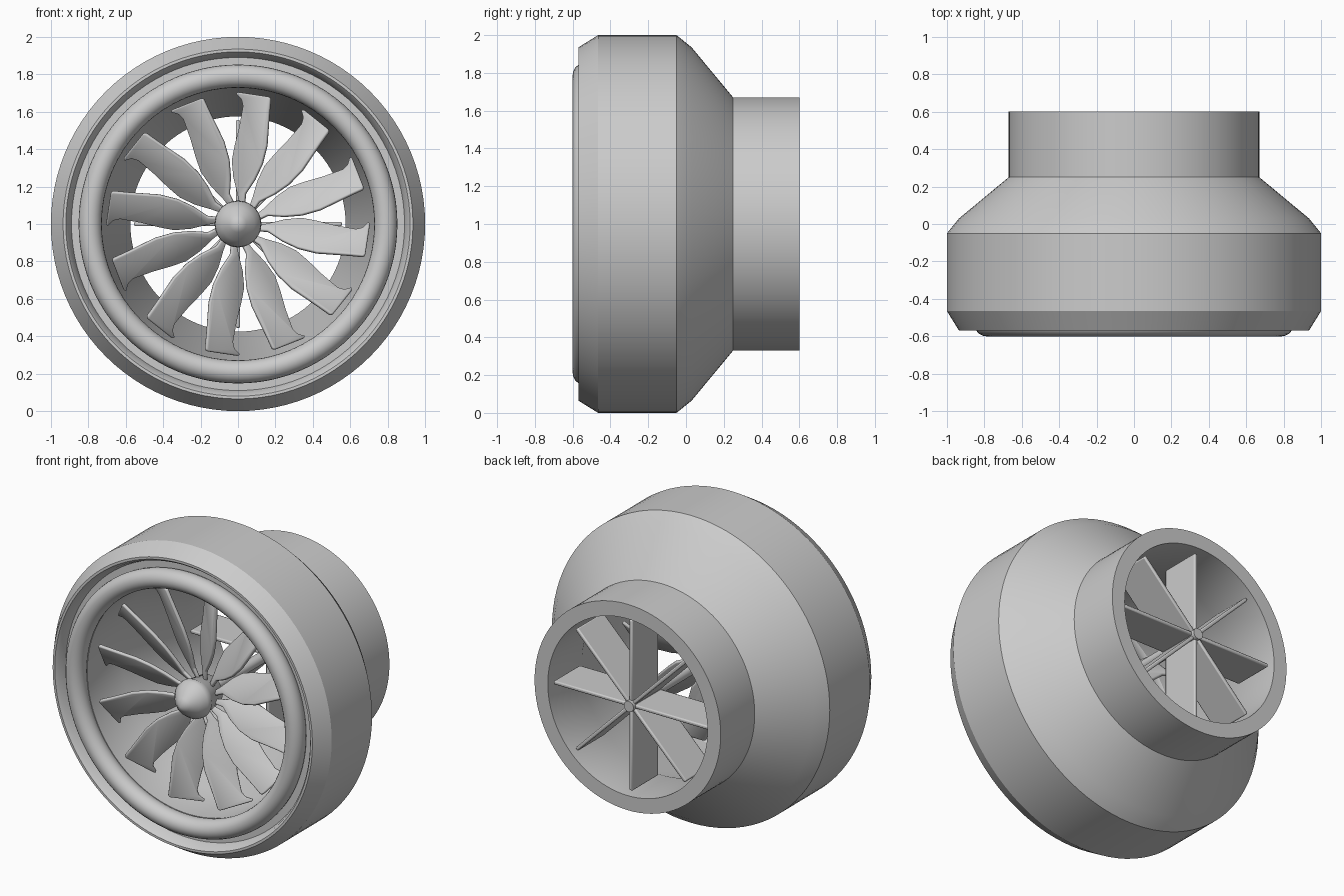
import bpy, bmesh, math

if "Cube" in bpy.data.objects:
    bpy.data.objects.remove(bpy.data.objects["Cube"])

AXIS_Z = 1.0  # height of the turbine axis, which runs along y


def finish(name, bm, angle=25):
    bmesh.ops.recalc_face_normals(bm, faces=bm.faces[:])
    me = bpy.data.meshes.new(name)
    bm.to_mesh(me)
    bm.free()
    ob = bpy.data.objects.new(name, me)
    bpy.context.collection.objects.link(ob)
    ob.location.z = AXIS_Z
    bpy.ops.object.select_all(action='DESELECT')
    ob.select_set(True)
    bpy.context.view_layer.objects.active = ob
    bpy.ops.object.shade_smooth_by_angle(angle=math.radians(angle))
    return ob


def lathe(name, profile, closed=True, segs=96, angle=25):
    """Turn a profile of (y, radius) points around the y axis."""
    bm = bmesh.new()
    vs = [bm.verts.new((0, y, r)) for y, r in profile]
    pairs = list(zip(vs, vs[1:])) + ([(vs[-1], vs[0])] if closed else [])
    edges = [bm.edges.new(p) for p in pairs]
    bmesh.ops.spin(bm, geom=vs + edges, cent=(0, 0, 0), axis=(0, 1, 0),
                   angle=2 * math.pi, steps=segs, use_merge=True)
    bmesh.ops.remove_doubles(bm, verts=bm.verts[:], dist=1e-4)
    return finish(name, bm, angle)


def repeat(ob, count):
    """Linked copies around the y axis."""
    for i in range(1, count):
        c = ob.copy()
        c.name = f"{ob.name}_{i + 1}"
        c.rotation_euler.y = 2 * math.pi * i / count
        bpy.context.collection.objects.link(c)


# Casing: outer shell, front groove and inner duct in one closed profile
lathe("casing", [
    (-0.57, 0.935), (-0.465, 1.0), (-0.05, 1.0), (0.03, 0.935), (0.25, 0.67),
    (0.60, 0.67), (0.60, 0.575), (0.25, 0.575), (-0.15, 0.735), (-0.50, 0.735),
    (-0.50, 0.89), (-0.55, 0.905), (-0.57, 0.92)])

# Rounded intake lip
lathe("intake_lip", [
    (-0.535 + 0.065 * math.cos(t), 0.79 + 0.062 * math.sin(t))
    for t in (2 * math.pi * k / 20 for k in range(20))])

# Pointed spinner with fan hub
lathe("spinner", [
    (-0.597, 0), (-0.565, 0.045), (-0.525, 0.088), (-0.48, 0.12),
    (-0.45, 0.125), (-0.43, 0.115), (-0.30, 0.10), (-0.28, 0.08), (-0.28, 0)],
    closed=False, segs=48, angle=40)

# Central shaft
lathe("shaft", [(-0.30, 0), (-0.30, 0.035), (0.59, 0.035), (0.59, 0)],
      closed=False, segs=24)

# Fan blade: pitched flat outline with a flared, hooked tip
outline = [
    (0.012, 0.09), (0.035, 0.09), (0.04, 0.16), (0.09, 0.235), (0.13, 0.32),
    (0.155, 0.42), (0.162, 0.52), (0.168, 0.60), (0.175, 0.67), (0.165, 0.68),
    (0.0, 0.705), (-0.008, 0.695), (0.022, 0.665), (0.03, 0.63), (0.01, 0.52),
    (-0.015, 0.42), (-0.03, 0.34), (-0.022, 0.25), (0.0, 0.16)]
bm = bmesh.new()
bm.faces.new([bm.verts.new((x, -0.355 - 0.65 * x, z)) for x, z in outline])
blade = finish("fan_blade", bm)
solid = blade.modifiers.new("thickness", 'SOLIDIFY')
solid.thickness = 0.022
solid.offset = 0
bev = blade.modifiers.new("soft_edge", 'BEVEL')
bev.width = 0.007
bev.segments = 2
repeat(blade, 12)

# Straight radial vanes in the outlet
bm = bmesh.new()
bmesh.ops.create_cube(bm, size=1)
for v in bm.verts:
    v.co = (v.co.x * 0.024, 0.435 + v.co.y * 0.27, 0.285 + v.co.z * 0.54)
vane = finish("outlet_vane", bm)
bev = vane.modifiers.new("soft_edge", 'BEVEL')
bev.width = 0.008
bev.segments = 2
repeat(vane, 8)
